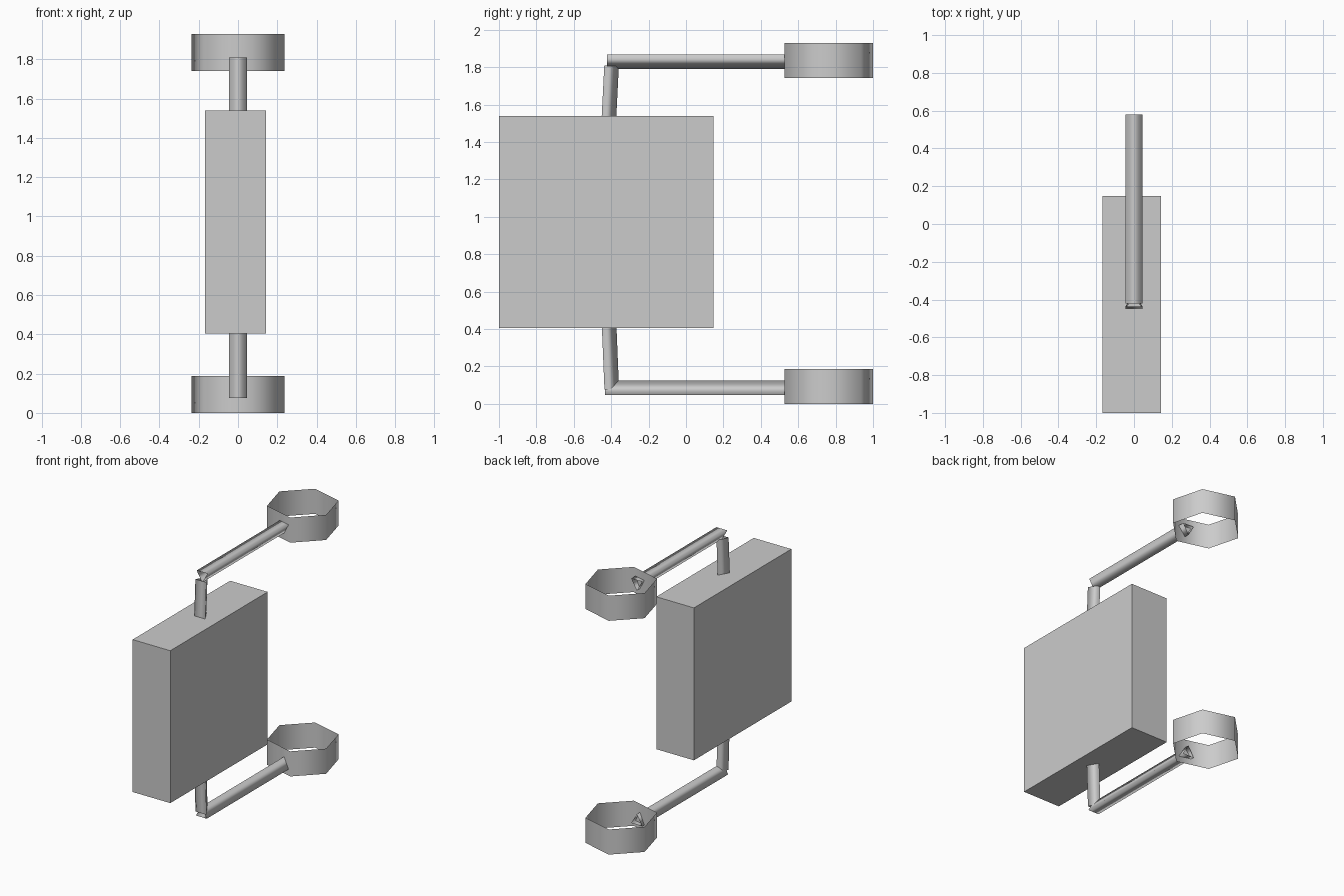
import bpy, bmesh
from math import cos, sin, pi, radians
from mathutils import Vector

if "Cube" in bpy.data.objects:
    bpy.data.objects.remove(bpy.data.objects["Cube"])


def tube(name, start, end, radius, sides, first):
    """Open thin-walled prism from start to end; 'first' points at its first corner."""
    a, b = Vector(start), Vector(end)
    axis = (b - a).normalized()
    f = Vector(first)
    u = (f - axis * f.dot(axis)).normalized()
    v = axis.cross(u)
    bm = bmesh.new()
    loops = []
    for p in (a, b):
        loops.append([bm.verts.new(p + radius * (u * cos(2 * pi * i / sides) + v * sin(2 * pi * i / sides)))
                      for i in range(sides)])
    for i in range(sides):
        j = (i + 1) % sides
        face = bm.faces.new((loops[0][i], loops[0][j], loops[1][j], loops[1][i]))
        face.smooth = True
    mesh = bpy.data.meshes.new(name)
    bm.to_mesh(mesh)
    bm.free()
    obj = bpy.data.objects.new(name, mesh)
    bpy.context.collection.objects.link(obj)
    return obj


# Main slab body
lo, hi = Vector((-0.168, -1.0, 0.405)), Vector((0.142, 0.147, 1.54))
bpy.ops.mesh.primitive_cube_add(size=1, location=(lo + hi) / 2)
body = bpy.context.object
body.name = "body"
body.scale = hi - lo

# Hexagonal rings, thin and open at both ends
corner = (cos(radians(45)), sin(radians(45)), 0)
for name, z in (("lower_ring", 0.0), ("upper_ring", 1.741)):
    tube(name, (0, 0.762, z), (0, 0.762, z + 0.187), 0.245, 6, corner)

# Triangular arms, flat side facing outward, poking through the ring walls
R = 0.052
tube("upper_arm", (0, -0.422, 1.841), (0, 0.58, 1.841), R, 3, (0, 0, -1))
tube("lower_arm", (0, -0.432, 0.072), (0, 0.58, 0.072), R, 3, (0, 0, 1))

# Slightly leaning triangular posts joining the arms to the body
tube("upper_post", (0, -0.429, 1.45), (0, -0.411, 1.807), R, 3, (0, 1, 0))
tube("lower_post", (0, -0.427, 0.49), (0, -0.410, 0.078), R, 3, (0, 1, 0))
